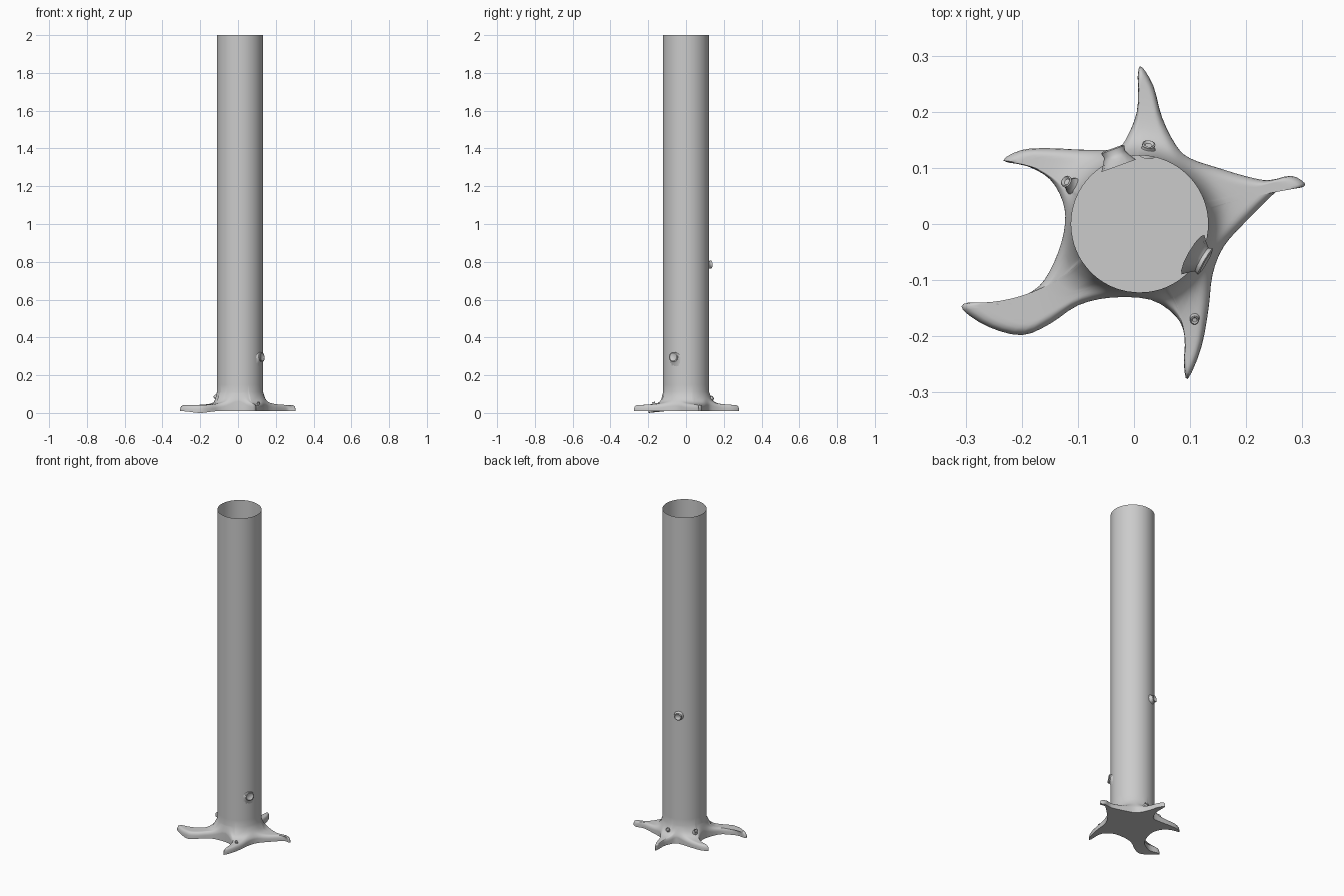
import bpy
import bmesh
from math import atan2, cos, sin, pi, tau, exp, sqrt
from mathutils import Vector

if "Cube" in bpy.data.objects:
    bpy.data.objects.remove(bpy.data.objects["Cube"])

CENTER = Vector((0.01, 0, 0))
RADIUS = 0.122
HEIGHT = 2.0
STEPS = 12

bark = bpy.data.materials.new("pale grey bark")
bark.use_nodes = True
colour = (0.6, 0.6, 0.6, 1)
bark.diffuse_color = colour
bark.node_tree.nodes["Principled BSDF"].inputs["Base Color"].default_value = colour


def finish(bm, name, angle):
    """Turn a bmesh into a smooth shaded bark object."""
    mesh = bpy.data.meshes.new(name)
    bm.to_mesh(mesh)
    bm.free()
    mesh.materials.append(bark)
    obj = bpy.data.objects.new(name, mesh)
    bpy.context.collection.objects.link(obj)
    bpy.ops.object.select_all(action="DESELECT")
    obj.select_set(True)
    bpy.context.view_layer.objects.active = obj
    bpy.ops.object.shade_smooth_by_angle(angle=angle)


def bridge(bm, lower, upper):
    """Join two rings of equal length with quads."""
    size = len(lower)
    for i in range(size):
        j = (i + 1) % size
        bm.faces.new((lower[i], lower[j], upper[j], upper[i]))


def smooth_loop(points, per_segment):
    """Sample a closed curve through the given points."""
    result = []
    size = len(points)
    for i in range(size):
        a, b, c, d = (points[(i + k) % size] for k in (-1, 0, 1, 2))
        for k in range(per_segment):
            t = k / per_segment
            result.append(b + (c - a) * (t / 2)
                          + (a * 2 - b * 5 + c * 4 - d) * (t * t / 2)
                          + (b * 3 - a - c * 3 + d) * (t ** 3 / 2))
    return result


# Root outlines in hundredths, counter-clockwise, each with its bend point
left_root = [(14, -9), (16, -4), (20, 0.5), (24.5, 5), (27, 6.8), (29.8, 6.5),
             (30.4, 7.3), (28, 8.6), (24, 7.8), (20, 8.5), (15, 10)]
back_root = [(10, 11.7), (7.5, 14), (5, 19), (3.5, 24.5), (1.4, 28), (0.7, 27),
             (0.7, 24), (0.5, 20), (-1, 16)]
back_right_root = [(-3, 13.5), (-8, 13.2), (-15, 13.5), (-20, 13.2), (-23.3, 11.3),
                   (-19, 10.3), (-15, 8), (-12.7, 4)]
front_right_root = [(-12.3, 0), (-13.5, -5), (-16, -10), (-19, -12.5), (-24, -14.7),
                    (-29.5, -14), (-30.5, -15.3), (-26, -18.3), (-20, -19.8),
                    (-15, -17.8), (-10, -14.5)]
front_root = [(-4, -13.1), (3, -13.5), (7.5, -16.5), (9, -20), (8.9, -25),
              (9.6, -27.6), (12, -22), (13.3, -15)]
KNEES = [Vector(p) for p in ((0.2, 0.05, 0), (0.02, 0.19, 0), (-0.15, 0.112, 0),
                             (-0.18, -0.155, 0), (0.11, -0.18, 0))]

corners = left_root + back_root + back_right_root + front_right_root + front_root
outline = smooth_loop([Vector((x, y, 0)) / 100 for x, y in corners], 3)
count = len(outline)

# Matching points on the trunk, always advancing around it
start = atan2(outline[0].y, outline[0].x - CENTER.x)
trunk_ring = []
furthest = 0
for i, p in enumerate(outline):
    turn = (atan2(p.y, p.x - CENTER.x) - start) % tau
    if turn < 1.9 * pi or i > count / 2:
        furthest = max(furthest, turn)
    a = start + 0.85 * furthest + 0.15 * tau * i / count
    trunk_ring.append(CENTER + Vector((cos(a), sin(a), 0)) * RADIUS)


def root_point(edge, target, s):
    """Point on the root surface, s running from the rim to the trunk."""
    reach = (edge - CENTER).length
    w = min(max((reach - 0.16) / 0.1, 0), 1)
    knee = min(KNEES, key=lambda k: (k - edge).length)
    middle = ((edge + target) / 2).lerp(knee, w * 0.8)
    p = edge.lerp(middle, s).lerp(middle.lerp(target, s), s)
    inset = min((p - edge).length / 0.02, 1)
    gap = max((p - CENTER).length - RADIUS, 0)
    p.z = 0.02 + 0.02 * sqrt(1 - (1 - inset) ** 2)
    p.z += 0.05 * exp(-gap / 0.012) + 0.022 * exp(-gap / 0.06)
    return p


# Trunk with spreading roots, open at the top
bm = bmesh.new()
rings = [[bm.verts.new(p + Vector((0, 0, 0.01))) for p in outline]]
for k in range(STEPS + 1):
    s = (k / STEPS) ** 1.5
    rings.append([bm.verts.new(root_point(e, t, s)) for e, t in zip(outline, trunk_ring)])
for z in (0.15, 0.2, 0.6, 1.3, HEIGHT):
    rings.append([bm.verts.new((t.x, t.y, z)) for t in trunk_ring])
for lower, upper in zip(rings, rings[1:]):
    bridge(bm, lower, upper)

# Flat underside, sagging a little beneath the longest root
base = bm.faces.new(rings[0][::-1])
for v in rings[0]:
    v.co.z -= 0.01 * exp(-((v.co.xy - Vector((-0.2, -0.198))).length / 0.06) ** 2)
bmesh.ops.triangulate(bm, faces=[base])
finish(bm, "trunk_and_roots", pi / 3)


def knot(name, location, direction, size, length, swell):
    """Short hollow-ended branch stub with a tapering collar."""
    turn = Vector(direction).to_track_quat("Z", "Y")
    profile = ((1.5, -0.5), (1.1, 0.1), (0.9, 0.5), (1, 0.9), (0.8, 1), (0.5, 0.75))
    bm = bmesh.new()
    rings = []
    for k, (r, h) in enumerate(profile):
        stretch = swell if k == 0 else 1
        ring = []
        for i in range(12):
            a = tau * i / 12
            p = Vector((cos(a) * r * size, sin(a) * r * size * stretch, h * length))
            ring.append(bm.verts.new(Vector(location) + turn @ p))
        rings.append(ring)
    for lower, upper in zip(rings, rings[1:]):
        bridge(bm, lower, upper)
    bm.faces.new(rings[-1])
    finish(bm, name, pi / 4)


# Branch stubs on the trunk and small knots on the roots
knot("lower_trunk_knot", (0.113, -0.059, 0.295), (0.87, -0.5, 0.1), 0.027, 0.018, 2.2)
knot("upper_trunk_knot", (-0.031, 0.114, 0.785), (-0.34, 0.94, 0), 0.022, 0.022, 1.5)
knot("front_root_knot", (0.108, -0.168, 0.045), (0, -0.3, 1), 0.008, 0.014, 1)
knot("right_root_knot", (-0.112, 0.07, 0.078), (-0.6, 0.4, 0.8), 0.011, 0.018, 1)
knot("back_root_knot", (0.025, 0.132, 0.075), (0.1, 0.8, 0.6), 0.012, 0.014, 1)
